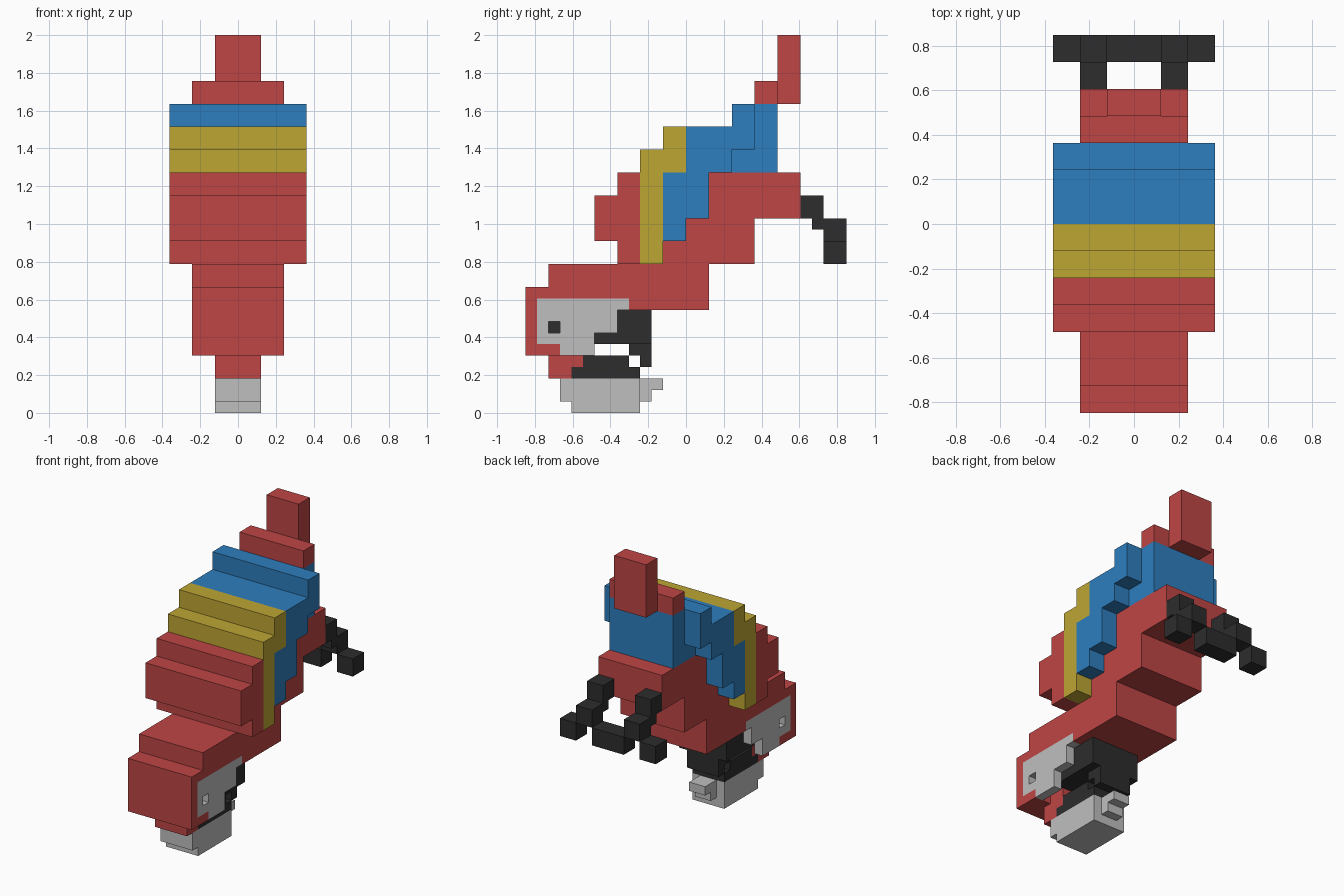
import bpy
import bmesh
from mathutils import Matrix, Vector

if "Cube" in bpy.data.objects:
    bpy.data.objects.remove(bpy.data.objects["Cube"], do_unlink=True)

UNIT = 2 / 33  # size of one voxel


def make_material(name, colour):
    material = bpy.data.materials.new(name)
    material.use_nodes = True
    material.diffuse_color = (*colour, 1)
    shader = material.node_tree.nodes["Principled BSDF"]
    shader.inputs["Base Color"].default_value = (*colour, 1)
    shader.inputs["Roughness"].default_value = 0.8
    return material


red = make_material("red feathers", (0.52, 0.06, 0.06))
blue = make_material("blue feathers", (0.027, 0.21, 0.52))
yellow = make_material("yellow feathers", (0.515, 0.38, 0.034))
grey = make_material("pale grey", (0.52, 0.52, 0.52))
black = make_material("charcoal", (0.026, 0.026, 0.026))


def add_box(bm, x, y, z):
    """Add a box spanning the given (low, high) voxel ranges."""
    low = Vector((x[0], y[0], z[0])) * UNIT
    high = Vector((x[1], y[1], z[1])) * UNIT
    matrix = Matrix.Translation((low + high) / 2) @ Matrix.Diagonal((*(high - low), 1))
    bmesh.ops.create_cube(bm, size=1, matrix=matrix)


def finish(name, bm, material):
    mesh = bpy.data.meshes.new(name)
    bm.to_mesh(mesh)
    bm.free()
    mesh.materials.append(material)
    part = bpy.data.objects.new(name, mesh)
    bpy.context.scene.collection.objects.link(part)


def centre_part(name, material, half_width, *boxes):
    """Boxes centred on x = 0, each given as (y range, z range)."""
    bm = bmesh.new()
    for y, z in boxes:
        add_box(bm, (-half_width, half_width), y, z)
    finish(name, bm, material)


def paired_part(name, material, inner, outer, *boxes):
    """The same boxes on the left and right sides."""
    for side, x in (("left", (inner, outer)), ("right", (-outer, -inner))):
        bm = bmesh.new()
        for y, z in boxes:
            add_box(bm, x, y, z)
        finish(side + "_" + name, bm, material)


# Trunk, narrower than the wings
centre_part("belly", red, 4, ((-4, 6), (13, 17)), ((0, 10), (17, 21)))
centre_part("neck", red, 4, ((-12, 2), (11, 13)), ((-5, 2), (9, 11)))
centre_part("rump", blue, 4, ((4, 8), (21, 27)))

# Stepped wings and back
centre_part("shoulders", red, 6, ((-6, -4), (13, 21)), ((-8, -6), (15, 19)))
centre_part("wing_band", yellow, 6, ((-4, -2), (13, 23)), ((-2, 0), (21, 25)))
centre_part("wing_feathers", blue, 6,
            ((-2, 0), (15, 17)), ((-2, 2), (17, 21)),
            ((0, 4), (21, 25)), ((4, 6), (23, 27)))

# Tail
centre_part("tail_base", red, 4, ((6, 8), (27, 29)))
centre_part("tail_tip", red, 2, ((8, 10), (27, 33)))

# Head
centre_part("head_top", red, 4, ((-14, -5), (10, 11)))
centre_part("forehead", red, 4, ((-14, -13), (5, 10)), ((-13, -11), (5, 6)))
centre_part("head_filling", red, 3, ((-13, -5), (9, 10)))
centre_part("head_core", black, 3, ((-13, -3), (6, 9)))

# Cheeks leave a square opening, so the dark core shows as the eye
paired_part("cheek", grey, 3, 4,
            ((-13, -12), (6, 10)),
            ((-12, -11), (6, 7)), ((-12, -11), (8, 10)),
            ((-11, -8), (5, 10)), ((-8, -6), (7, 10)), ((-6, -5), (9, 10)))

# Throat and beak
centre_part("throat", black, 2, ((-5, -3), (5, 6)), ((-4, -3), (4, 5)))
centre_part("beak_base", red, 2, ((-12, -9), (4, 6)), ((-12, -10), (3, 4)))
centre_part("mouth", black, 2, ((-9, -5), (4, 5)), ((-10, -4), (3, 4)))
centre_part("beak", grey, 2, ((-11, -4), (1, 3)), ((-10, -4), (0, 1)))
centre_part("beak_hook", grey, 1, ((-4, -3), (1, 2)), ((-4, -2), (2, 3)))

# Legs and toes
paired_part("leg", black, 2, 4, ((10, 12), (17, 19)))
paired_part("foot", black, 2, 4, ((11, 12), (16, 17)), ((12, 14), (15, 17)))
paired_part("outer_toe", black, 4, 6, ((12, 14), (13, 15)))
centre_part("inner_toes", black, 2, ((12, 14), (13, 15)))
